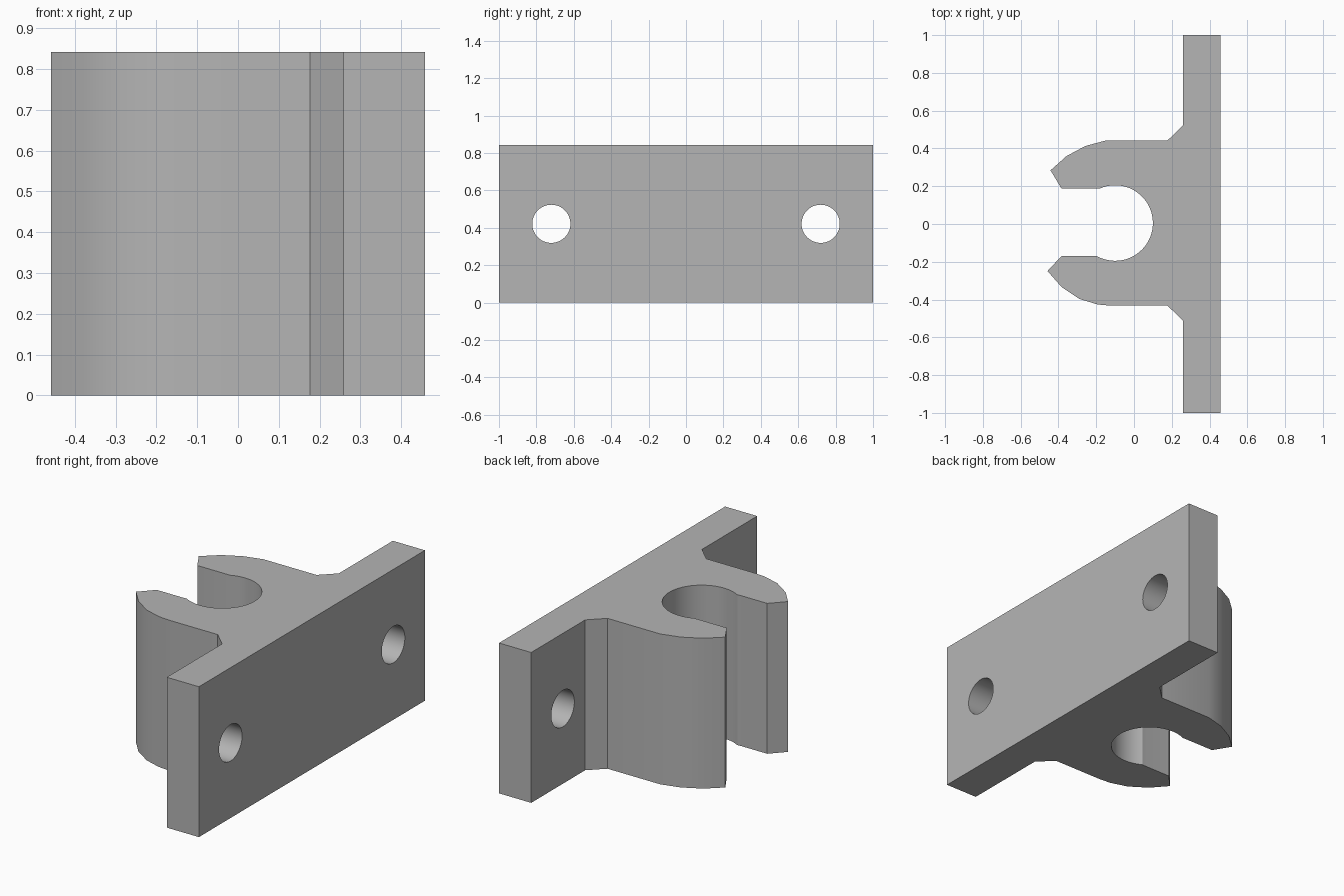
import bpy, bmesh, math

cube = bpy.data.objects.get("Cube")
if cube:
    bpy.data.objects.remove(cube, do_unlink=True)

HEIGHT = 0.842
BORE_X, BORE_Y, BORE_R = -0.10, 0.005, 0.2
HOLE_Y, HOLE_R = 0.72, 0.102

grey = bpy.data.materials.new("plain grey")
grey.use_nodes = True
colour = (0.46, 0.46, 0.46, 1)
grey.diffuse_color = colour
grey.node_tree.nodes["Principled BSDF"].inputs["Base Color"].default_value = colour


def bore_arc(start, end, steps=40):
    """Points along the round bore, angles in degrees."""
    points = []
    for i in range(steps + 1):
        a = math.radians(start + (end - start) * i / steps)
        points.append((BORE_X + BORE_R * math.cos(a), BORE_Y + BORE_R * math.sin(a)))
    return points


# Clip outline: front arm, mounting plate, back arm, then the bore
front_arm = [(-0.384, -0.17), (-0.458, -0.249), (-0.384, -0.333), (-0.288, -0.397),
             (-0.193, -0.426), (-0.13, -0.432), (0.177, -0.432), (0.259, -0.511)]
plate = [(0.259, -1), (0.458, -1), (0.458, 1), (0.259, 1)]
back_arm = [(0.259, 0.522), (0.177, 0.442), (-0.15, 0.442), (-0.257, 0.413),
            (-0.357, 0.36), (-0.442, 0.284), (-0.384, 0.188)]
outline = front_arm + plate + back_arm + bore_arc(114, -120) + [(-0.225, -0.17)]

# Extrude the outline upward
bm = bmesh.new()
base = bm.faces.new([bm.verts.new((x, y, 0)) for x, y in outline])
ext = bmesh.ops.extrude_face_region(bm, geom=[base], use_keep_orig=True)
bmesh.ops.translate(bm, vec=(0, 0, HEIGHT),
                    verts=[v for v in ext["geom"] if isinstance(v, bmesh.types.BMVert)])
bmesh.ops.recalc_face_normals(bm, faces=bm.faces)
mesh = bpy.data.meshes.new("clip_bracket")
bm.to_mesh(mesh)
bm.free()
mesh.materials.append(grey)
bracket = bpy.data.objects.new("clip_bracket", mesh)
bpy.context.collection.objects.link(bracket)
bpy.context.view_layer.objects.active = bracket

# Screw holes through the plate
for side in (-1, 1):
    bpy.ops.mesh.primitive_cylinder_add(
        vertices=48, radius=HOLE_R, depth=0.6,
        location=(0.36, side * HOLE_Y, HEIGHT / 2), rotation=(0, math.pi / 2, 0))
    cutter = bpy.context.object
    cutter.name = "screw_hole_cutter"
    cutter.hide_render = True
    cutter.data.materials.append(grey)
    bpy.context.view_layer.objects.active = bracket
    cut = bracket.modifiers.new("screw_hole", "BOOLEAN")
    cut.operation = "DIFFERENCE"
    cut.solver = "EXACT"
    cut.object = cutter
    bpy.ops.object.modifier_apply(modifier=cut.name)
    bpy.data.objects.remove(cutter, do_unlink=True)

# Smooth curved walls, keep hard edges
bpy.ops.object.select_all(action="DESELECT")
bracket.select_set(True)
bpy.ops.object.shade_smooth_by_angle(angle=math.radians(30))
